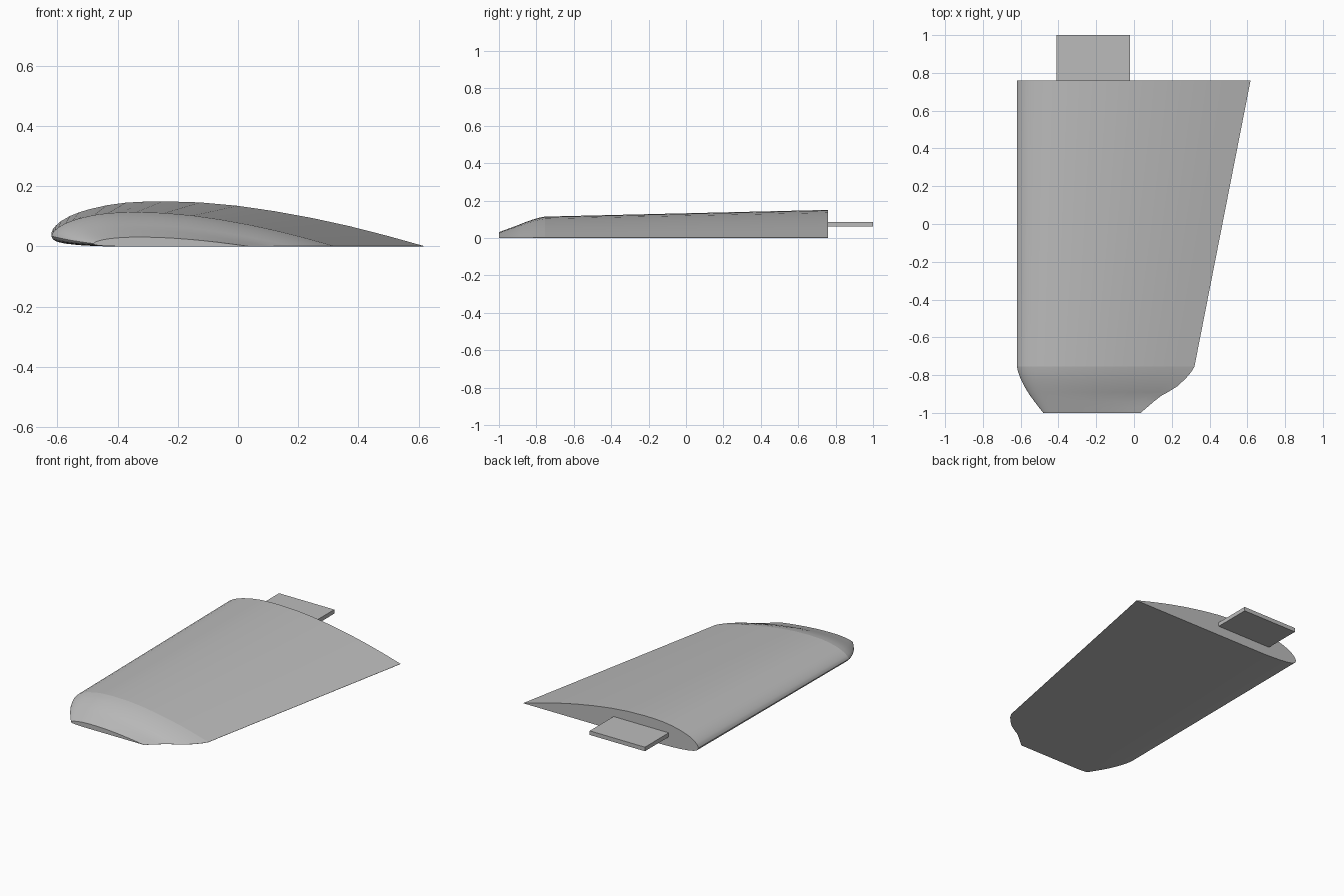
import bpy
from math import radians

cube = bpy.data.objects.get("Cube")
if cube:
    bpy.data.objects.remove(cube, do_unlink=True)

grey = bpy.data.materials.new("light grey")
grey.use_nodes = True
grey.diffuse_color = (0.5, 0.5, 0.5, 1)
grey.node_tree.nodes["Principled BSDF"].inputs["Base Color"].default_value = (0.5, 0.5, 0.5, 1)

# Flat-bottomed aerofoil: (chord fraction, height fraction), trailing edge over the top to the belly
AEROFOIL = [
    (1, .01), (.9, .24), (.8, .45), (.7, .63), (.6, .78), (.5, .9), (.4, .975),
    (.3, 1), (.25, .992), (.2, .97), (.15, .914), (.1, .82), (.075, .756), (.05, .675),
    (.025, .556), (.0125, .466), (.005, .4), (0, .3), (.005, .21), (.0125, .165),
    (.025, .126), (.05, .08), (.1, .036), (.15, .013), (.2, 0), (.6, 0), (1, 0)]


def add_object(name, verts, faces):
    mesh = bpy.data.meshes.new(name)
    mesh.from_pydata(verts, [], faces)
    mesh.materials.append(grey)
    obj = bpy.data.objects.new(name, mesh)
    bpy.context.collection.objects.link(obj)
    return obj


def loft(name, stations, cap_first):
    """Skin aerofoil sections given as (y, leading x, trailing x, height)."""
    n = len(AEROFOIL)
    verts = [(lead + c * (trail - lead), y, h * z)
             for y, lead, trail, h in stations for c, z in AEROFOIL]
    faces = [(s * n + i, s * n + (i + 1) % n, (s + 1) * n + (i + 1) % n, (s + 1) * n + i)
             for s in range(len(stations) - 1) for i in range(n)]
    # Close one end only; the other meets the neighbouring part
    last = (len(stations) - 1) * n
    faces.append(tuple(reversed(range(n))) if cap_first else tuple(range(last, last + n)))
    obj = add_object(name, verts, faces)
    bpy.ops.object.select_all(action='DESELECT')
    obj.select_set(True)
    bpy.context.view_layer.objects.active = obj
    bpy.ops.object.shade_smooth_by_angle(angle=radians(35))
    return obj


# Main tapered panel, from root to tip joint
loft("wing_panel", [(.76, -.62, .617, .15), (-.755, -.62, .32, .114)], True)

# Raked wing tip
loft("wing_tip", [
    (-.755, -.62, .32, .114), (-.785, -.613, .302, .108), (-.82, -.6, .272, .098),
    (-.86, -.58, .228, .084), (-.89, -.562, .18, .072), (-.91, -.549, .143, .064),
    (-.94, -.527, .105, .053), (-.97, -.504, .07, .042), (-1, -.48, .035, .031)], False)

# Mounting tab at the root
tab = [(x, y, z) for x in (-.41, -.02) for y in (.76, 1) for z in (.06, .086)]
add_object("mounting_tab", tab, [
    (0, 1, 3, 2), (4, 6, 7, 5), (0, 4, 5, 1), (2, 3, 7, 6), (0, 2, 6, 4), (1, 5, 7, 3)])
